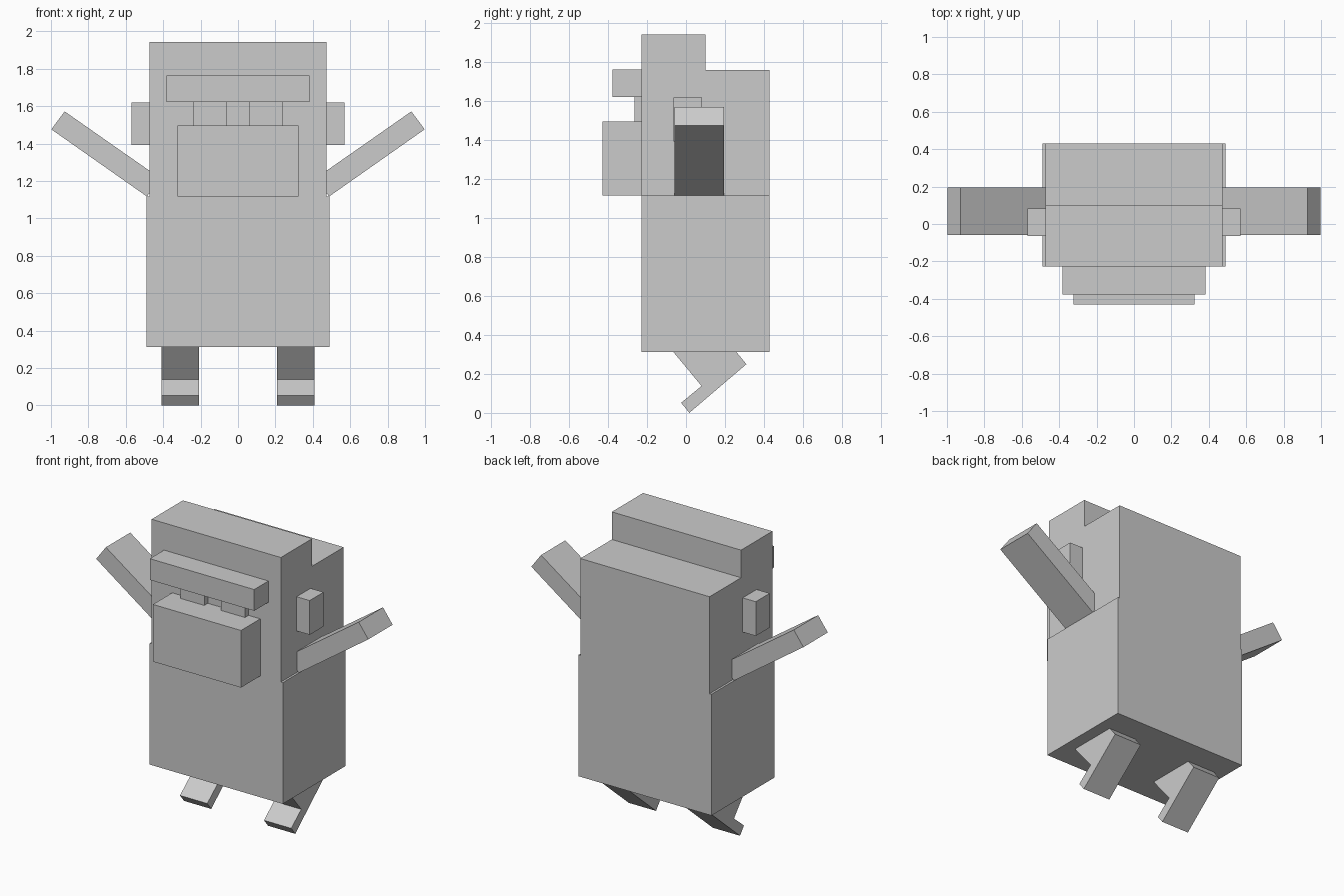
import bpy
import bmesh

cube = bpy.data.objects.get("Cube")
if cube:
    bpy.data.objects.remove(cube, do_unlink=True)

grey = bpy.data.materials.new("plain_grey")
grey.use_nodes = True
colour = (0.6, 0.6, 0.6, 1)
grey.diffuse_color = colour
grey.node_tree.nodes["Principled BSDF"].inputs["Base Color"].default_value = colour


def prism(name, profile, start, end, axis="x"):
    """Extrude a (y, z) profile along x, or an (x, z) profile along y."""
    bm = bmesh.new()
    place = (lambda a, z: (start, a, z)) if axis == "x" else (lambda a, z: (a, start, z))
    face = bm.faces.new([bm.verts.new(place(a, z)) for a, z in profile])
    result = bmesh.ops.extrude_face_region(bm, geom=[face])
    verts = [v for v in result["geom"] if isinstance(v, bmesh.types.BMVert)]
    offset = (end - start, 0, 0) if axis == "x" else (0, end - start, 0)
    bmesh.ops.translate(bm, verts=verts, vec=offset)
    bmesh.ops.recalc_face_normals(bm, faces=bm.faces)
    mesh = bpy.data.meshes.new(name)
    bm.to_mesh(mesh)
    bm.free()
    mesh.materials.append(grey)
    obj = bpy.data.objects.new(name, mesh)
    bpy.context.collection.objects.link(obj)
    return obj


def box(name, x, y, z):
    rect = [(y[0], z[0]), (y[1], z[0]), (y[1], z[1]), (y[0], z[1])]
    return prism(name, rect, x[0], x[1])


front, back = -0.228, 0.43
neck = 1.117

# Torso and stepped head
box("body", (-0.488, 0.488), (front, back), (0.313, neck))
prism("head", [(front, neck), (back, neck), (back, 1.76), (0.1, 1.76),
               (0.1, 1.943), (front, 1.943)], -0.474, 0.474)

# Face
box("brow", (-0.383, 0.383), (-0.377, front + 0.02), (1.622, 1.763))
box("muzzle", (-0.323, 0.323), (-0.43, front + 0.02), (neck, 1.496))

# Side profiles shared by both halves
leg_profile = [(-0.104, 0.36), (0.08, 0.138), (-0.025, 0.052),
               (0.017, 0), (0.31, 0.25), (0.22, 0.36)]
arm_profile = [(0.487, neck), (0.998, 1.476), (0.927, 1.572), (0.415, 1.214)]

for side, s in (("left", 1), ("right", -1)):
    box(f"{side}_eye", sorted((s * 0.062, s * 0.237)), (-0.265, front + 0.02), (1.49, 1.63))
    box(f"{side}_ear", sorted((s * 0.46, s * 0.57)), (-0.063, 0.083), (1.393, 1.62))
    prism(f"{side}_arm", [(s * x, z) for x, z in arm_profile], -0.06, 0.195, "y")
    prism(f"{side}_leg", leg_profile, s * 0.208, s * 0.408)
